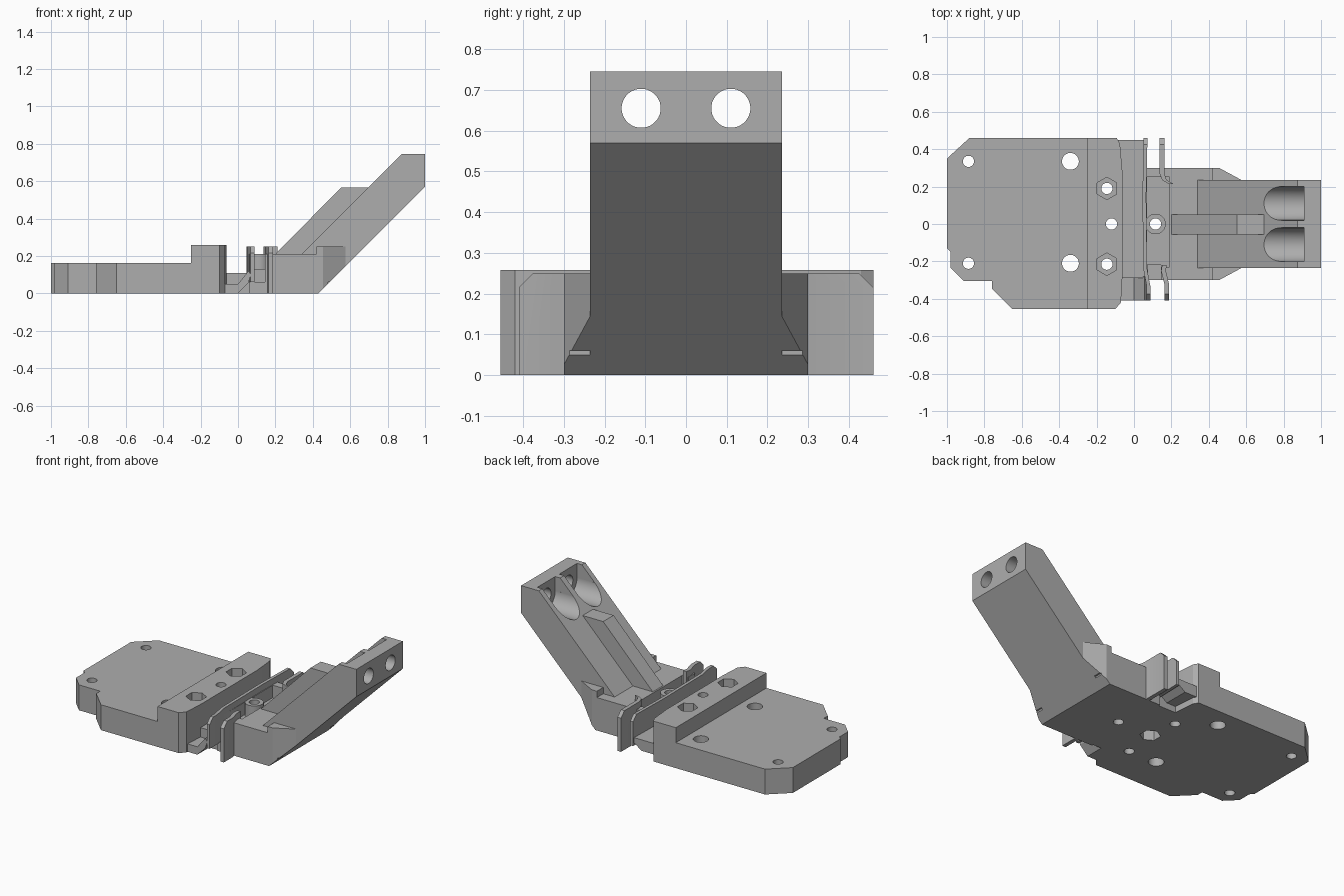
import bpy, math
from mathutils import Vector

cube = bpy.data.objects.get("Cube")
if cube:
    bpy.data.objects.remove(cube, do_unlink=True)

grey = bpy.data.materials.new("plain grey")
grey.use_nodes = True
tone = (0.42, 0.42, 0.42, 1)
grey.diffuse_color = tone
grey.node_tree.nodes["Principled BSDF"].inputs["Base Color"].default_value = tone


def prism(name, outline, lo, hi, axis="z"):
    """Extrude a 2D outline along an axis: xy along z, xz along y, yz along x."""
    place = {"z": lambda a, b, c: (a, b, c),
             "y": lambda a, b, c: (a, c, b),
             "x": lambda a, b, c: (c, a, b)}[axis]
    n = len(outline)
    verts = [place(a, b, c) for c in (lo, hi) for a, b in outline]
    faces = [tuple(range(n)), tuple(range(n, 2 * n))]
    faces += [(i, (i + 1) % n, n + (i + 1) % n, n + i) for i in range(n)]
    mesh = bpy.data.meshes.new(name)
    mesh.from_pydata(verts, [], faces)
    ob = bpy.data.objects.new(name, mesh)
    bpy.context.collection.objects.link(ob)
    mesh.materials.append(grey)
    bpy.ops.object.select_all(action="DESELECT")
    ob.select_set(True)
    bpy.context.view_layer.objects.active = ob
    bpy.ops.object.mode_set(mode="EDIT")
    bpy.ops.mesh.select_all(action="SELECT")
    bpy.ops.mesh.normals_make_consistent(inside=False)
    bpy.ops.object.mode_set(mode="OBJECT")
    return ob


def circle(a, b, r, n=32):
    return [(a + r * math.cos(math.tau * (i + .5) / n),
             b + r * math.sin(math.tau * (i + .5) / n)) for i in range(n)]


def rect(x0, x1, y0, y1):
    return [(x0, y0), (x1, y0), (x1, y1), (x0, y1)]


def combine(ob, others, operation="DIFFERENCE"):
    for other in others:
        other.hide_render = True
        mod = ob.modifiers.new("combine", "BOOLEAN")
        mod.operation, mod.solver, mod.object = operation, "EXACT", other
        bpy.context.view_layer.objects.active = ob
        bpy.ops.object.modifier_apply(modifier=mod.name)
        bpy.data.objects.remove(other, do_unlink=True)


def bore(x, y, r, lo=-.1, hi=.5, n=32):
    return prism("cutter", circle(x, y, r, n), lo, hi)


# Mounting plate with clipped corners and a raised clamp ridge
plate = prism("mounting_plate", [
    (-1, .35), (-.88, .46), (-.2, .46), (-.2, -.455), (-.65, -.455),
    (-.76, -.345), (-.76, -.305), (-.91, -.305), (-.98, -.235),
    (-.98, -.15), (-1, -.13)], 0, .162)
ridge = prism("clamp_ridge", [
    (-.25, .46), (-.093, .46), (-.075, .43), (-.062, .28), (-.062, -.28),
    (-.07, -.42), (-.1, -.455), (-.25, -.455)], 0, .258)
combine(plate, [ridge], "UNION")
cuts = [bore(x, y, r) for x, r in ((-.885, .03), (-.34, .045)) for y in (.335, -.21)]
for y in (.19, -.215):
    cuts += [bore(-.145, y, .03), bore(-.145, y, .06, .14, .5, 6)]
cuts += [bore(-.12, 0, .03), bore(-.12, 0, .06, -.1, .09, 6)]
combine(plate, cuts)

# Thin channel floor that curls up into the long spring fin
floor = prism("channel_floor", rect(-.08, .075, -.29, .29), 0, .11)
combine(floor, [bore(-.12, 0, .06, -.1, .09, 6)])
prism("spring_leaf_front", [
    (-.08, 0), (0, 0), (.055, .055), (.07, .1), (.055, .12),
    (.04, .1), (0, .05), (-.08, .05)], -.41, -.28, "y")
prism("spring_leaf_back", [
    (-.1, .04), (0, .04), (.055, .08), (.06, .11), (-.1, .11)], .28, .45, "y")


def fin(name, path, thick, lo, clip_front, clip_back):
    """Upright strip following a path in plan, with clipped upper ends."""
    outline = path + [(x + thick, y) for x, y in reversed(path)]
    ob = prism(name, outline, lo, .25)
    ys = [p[1] for p in path]
    cutters = []
    for y, side, wanted in ((min(ys), 1, clip_front), (max(ys), -1, clip_back)):
        if wanted:
            cutters.append(prism("cutter", [
                (y - side * .01, .205), (y + side * .045, .26),
                (y - side * .01, .26)], -.2, .4, "x"))
    combine(ob, cutters)
    return ob


fin("long_fin", [(.067, -.41), (.067, -.33), (.05, -.24), (.045, .15), (.052, .46)],
    .02, .06, True, True)
fin("short_fin_front", [(.162, -.41), (.162, -.32), (.145, -.25), (.15, -.22)],
    .025, 0, True, False)
fin("short_fin_back", [(.137, .46), (.137, .27), (.15, .235), (.185, .215)],
    .025, 0, False, True)

# Anchor block tapering into the arm, with cheeks beside the arm
block = prism("anchor_block", [
    (.06, -.3), (.455, -.3), (.575, -.235), (.575, .235), (.455, .3), (.06, .3)], 0, .25)
combine(block, [
    prism("cutter", rect(0, .42, .21, .4), -.5, .5, "y"),
    prism("cutter", [(.38, -.05), (.9, .47), (.9, -.05)], -.5, .5, "y"),
    prism("cutter", rect(.07, .19, -.23, .25), .13, .4),
    prism("cutter", rect(.07, .145, -.5, -.22), .06, .4),
])
combine(block, [prism("cutter", rect(.48, .9, -.1, .06), -.5, .5, "y")])
boss = prism("screw_boss", circle(.115, 0, .055), .05, .21)
for part in (block, boss):
    combine(part, [bore(.115, 0, .03)])

# Slanted arm with open screw pockets and holes through its end
arm = prism("slanted_arm", [
    (.3, .17), (.48, .05), (1, .57), (1, .745), (.875, .745)], -.235, .235, "y")
arm_cuts = []
for y in (-.11, .11):
    arm_cuts += [prism("cutter", circle(y, .655, .048), .5, 1.2, "x"),
                 prism("cutter", circle(y, .655, .09, 48), .55, .91, "x"),
                 prism("cutter", rect(y - .09, y + .09, .655, .9), .55, .91, "x")]
combine(arm, arm_cuts)

# Stiffening rib on the arm's upper slope
prism("stiffening_rib", [(.195, .205), (.55, .565), (.7, .565), (.34, .205)],
      -.055, .05, "y")

# Smooth round bores while keeping the machined edges crisp
for ob in bpy.context.scene.objects:
    ob.select_set(ob.type == "MESH")
bpy.context.view_layer.objects.active = arm
bpy.ops.object.shade_smooth_by_angle(angle=math.radians(25))
